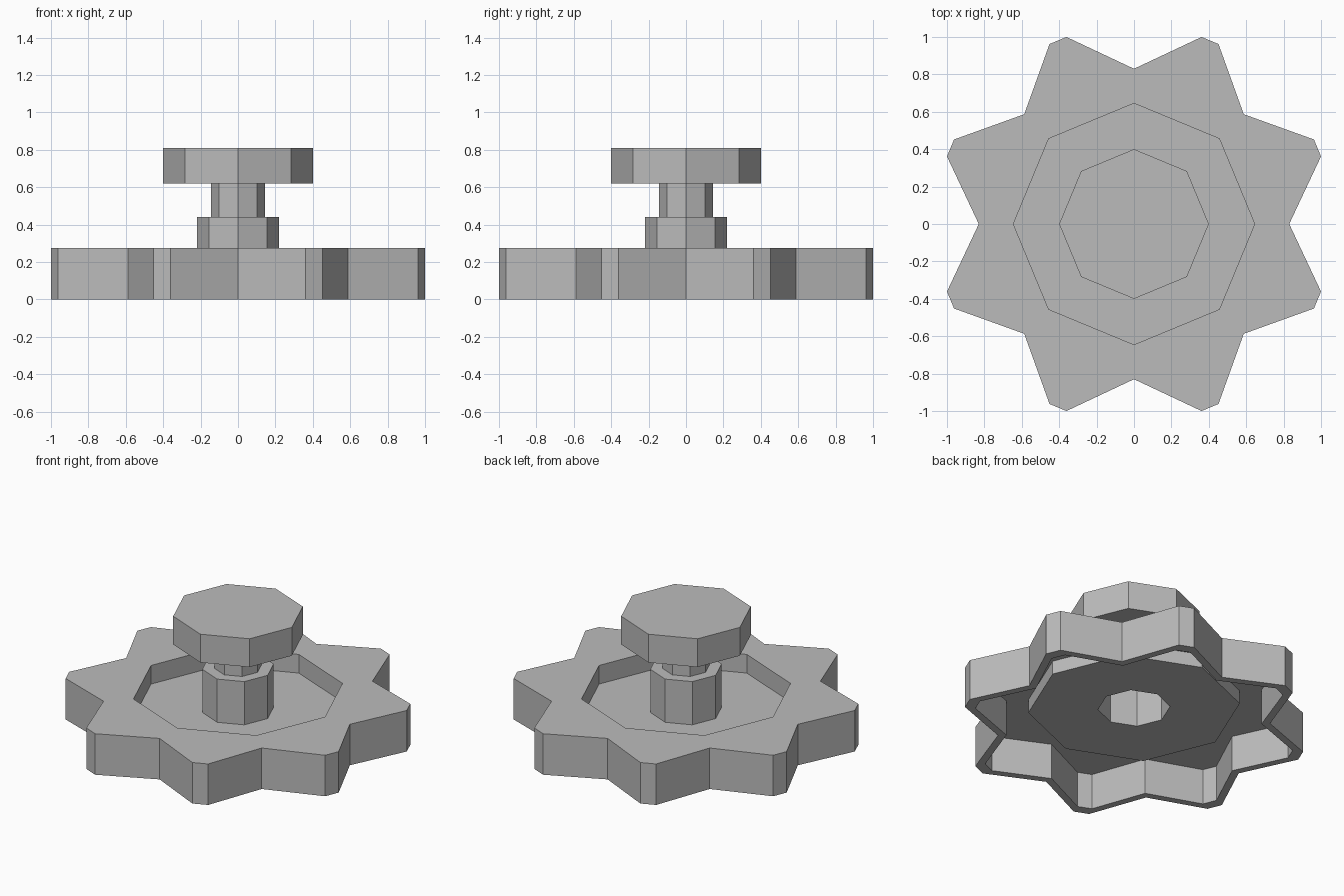
import bpy, math

if "Cube" in bpy.data.objects:
    bpy.data.objects.remove(bpy.data.objects["Cube"])

N = 8
R_RECESS = 0.645
Z_TOP, Z_CEIL, Z_FLOOR = 0.275, 0.24, 0.15

mat = bpy.data.materials.new("plain grey")
mat.diffuse_color = (0.5, 0.5, 0.5, 1)
mat.use_nodes = True
mat.node_tree.nodes["Principled BSDF"].inputs["Base Color"].default_value = mat.diffuse_color


class Shell:
    """Collects loops of points and the faces between them."""
    def __init__(self):
        self.verts, self.faces = [], []

    def loop(self, polar, z):
        start = len(self.verts)
        self.verts += [(r * math.cos(math.radians(a)), r * math.sin(math.radians(a)), z)
                       for r, a in polar]
        return list(range(start, len(self.verts)))

    def strip(self, a, b):
        n = len(a)
        for i in range(n):
            j = (i + 1) % n
            self.faces.append((a[i], a[j], b[j], b[i]))

    def build(self, name):
        me = bpy.data.meshes.new(name)
        me.from_pydata(self.verts, [], self.faces)
        me.materials.append(mat)
        me.update()
        ob = bpy.data.objects.new(name, me)
        bpy.context.collection.objects.link(ob)
        return ob


def octagon(r):
    return [(r, k * 360 / N) for k in range(N)]


def star(scale):
    pts = []
    for k in range(N):
        a = k * 360 / N
        pts += [(0.83 * scale, a), (1.063 * scale, a + 19.85), (1.063 * scale, a + 25.15)]
    return pts


def lathe(name, profile, cap=False):
    s = Shell()
    loops = [s.loop(octagon(r), z) for r, z in profile]
    for a, b in zip(loops, loops[1:]):
        s.strip(a, b)
    if cap:
        s.faces.append(tuple(loops[-1]))
    return s.build(name)


# star-shaped rim, hollow underneath
rim = Shell()
out_low, out_top = rim.loop(star(1), 0), rim.loop(star(1), Z_TOP)
in_low, in_top = rim.loop(star(0.938), 0), rim.loop(star(0.938), Z_CEIL)
oct_top, oct_ceil = rim.loop(octagon(R_RECESS), Z_TOP), rim.loop(octagon(R_RECESS), Z_CEIL)
rim.strip(out_low, out_top)
rim.strip(in_low, out_low)
rim.strip(in_top, in_low)
for k in range(N):
    j = (k + 1) % N
    for edge, octo, flip in ((out_top, oct_top, False), (in_top, oct_ceil, True)):
        f = [octo[k]] + [edge[(3 * k + i) % (3 * N)] for i in range(4)] + [octo[j]]
        rim.faces.append(tuple(reversed(f)) if flip else tuple(f))
rim.build("star_rim")

# sunken octagonal dish, open under the hub
lathe("recessed_dish", [(R_RECESS, Z_TOP), (R_RECESS, Z_FLOOR), (0.22, Z_FLOOR)])

# hollow hub, neck and top knob
lathe("hub_and_knob", [(0.22, Z_FLOOR), (0.22, 0.44), (0.145, 0.44), (0.145, 0.62),
                       (0.4, 0.62), (0.4, 0.81)], cap=True)
